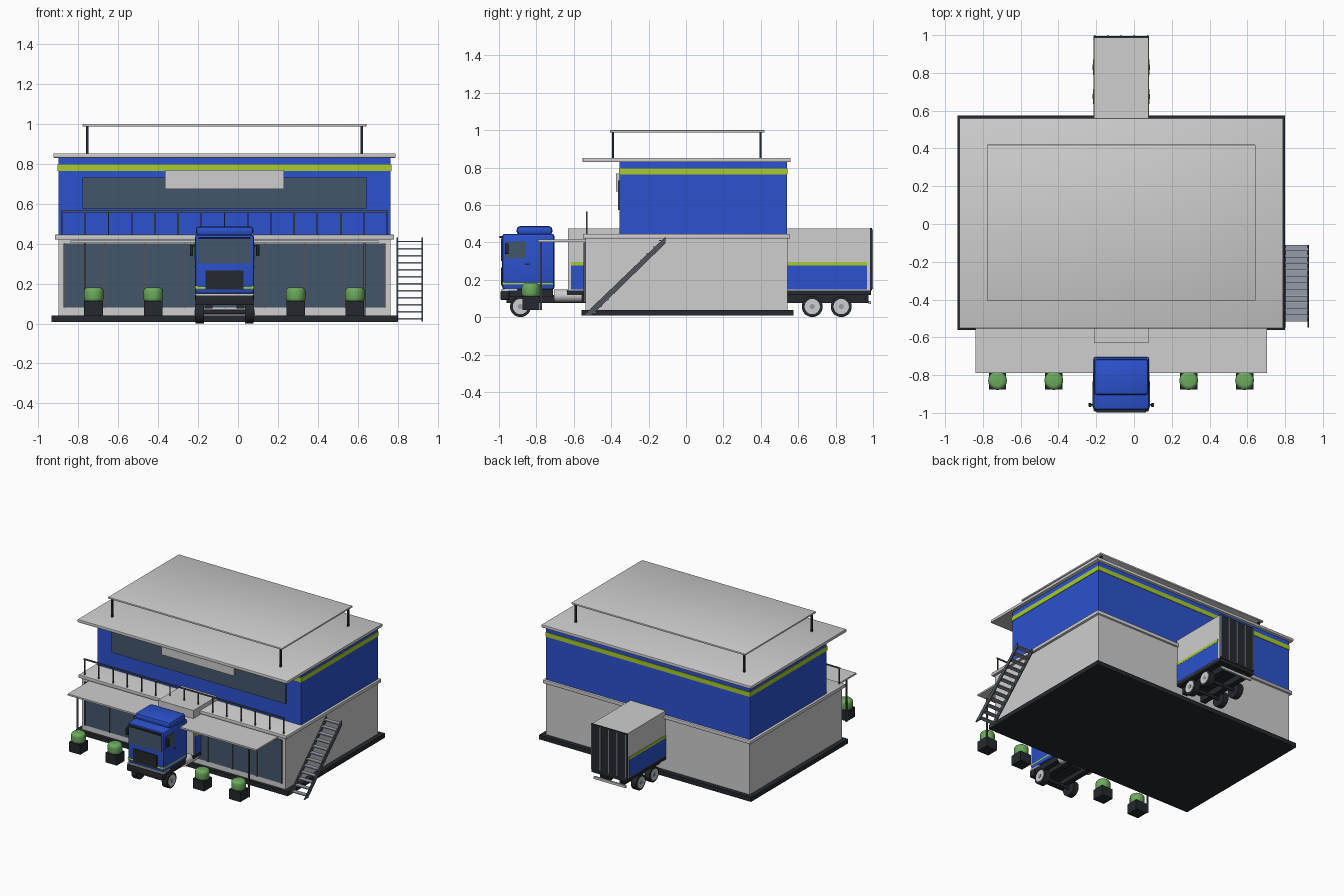
import bpy, bmesh, math
from mathutils import Matrix, Vector

if "Cube" in bpy.data.objects:
    bpy.data.objects.remove(bpy.data.objects["Cube"])

CX = -0.0675  # shared centre line of building and truck


def material(name, r, g, b):
    m = bpy.data.materials.new(name)
    m.use_nodes = True
    m.diffuse_color = (r, g, b, 1)
    m.node_tree.nodes["Principled BSDF"].inputs["Base Color"].default_value = (r, g, b, 1)
    return m


WHITE = material("light grey", 0.62, 0.62, 0.62)
BLUE = material("blue", 0.025, 0.085, 0.62)
LIME = material("lime", 0.40, 0.60, 0.025)
GLASS = material("tinted glass", 0.056, 0.093, 0.145)
DARK = material("charcoal", 0.018, 0.022, 0.027)
STEEL = material("dark steel", 0.08, 0.09, 0.11)
TREAD = material("tread grey", 0.3, 0.33, 0.4)
GREEN = material("leaf green", 0.15, 0.4, 0.11)


def finish(name, bm, mat, bevel=0, segments=2, smooth=False):
    bmesh.ops.recalc_face_normals(bm, faces=bm.faces)
    if bevel:
        sharp = [e for e in bm.edges if e.calc_face_angle(0) > 1]
        bmesh.ops.bevel(bm, geom=sharp, offset=bevel, segments=segments,
                        profile=0.5, affect='EDGES')
    mesh = bpy.data.meshes.new(name)
    bm.to_mesh(mesh)
    bm.free()
    mesh.materials.append(mat)
    ob = bpy.data.objects.new(name, mesh)
    bpy.context.scene.collection.objects.link(ob)
    if smooth or bevel:
        bpy.ops.object.select_all(action='DESELECT')
        ob.select_set(True)
        bpy.context.view_layer.objects.active = ob
        bpy.ops.object.shade_smooth_by_angle(angle=math.radians(40))
    return ob


def box(name, x, y, z, mat, bevel=0):
    """Box from (min, max) pairs; x is measured from the centre line."""
    bm = bmesh.new()
    bmesh.ops.create_cube(bm, size=1)
    for v in bm.verts:
        for i, (lo, hi) in enumerate((x, y, z)):
            v.co[i] = lo if v.co[i] < 0 else hi
        v.co.x += CX
    return finish(name, bm, mat, bevel)


def slab(name, half, y, z, mat, bevel=0):
    return box(name, (-half, half), y, z, mat, bevel)


def post(name, x, y, z, mat, r=0.006):
    return box(name, (x - r, x + r), (y - r, y + r), z, mat)


def cylinder(name, centre, r, depth, axis, mat, sides=24, bevel=0):
    bm = bmesh.new()
    bmesh.ops.create_cone(bm, cap_ends=True, segments=sides, radius1=r, radius2=r, depth=depth)
    turn = Vector((0, 0, 1)).rotation_difference(Vector(axis)).to_matrix().to_4x4()
    bm.transform(Matrix.Translation(Vector(centre) + Vector((CX, 0, 0))) @ turn)
    return finish(name, bm, mat, bevel, 4, True)


def prism(name, profile, x, mat):
    """Extrude a (y, z) outline along x."""
    bm = bmesh.new()
    face = bm.faces.new([bm.verts.new((x[0] + CX, y, z)) for y, z in profile])
    new = bmesh.ops.extrude_face_region(bm, geom=[face])["geom"]
    bmesh.ops.translate(bm, vec=(x[1] - x[0], 0, 0),
                        verts=[g for g in new if isinstance(g, bmesh.types.BMVert)])
    return finish(name, bm, mat)


# Building masses
slab("foundation", 0.866, (-0.56, 0.575), (0.008, 0.04), DARK)
slab("ground_floor", 0.832, (-0.537, 0.542), (0.04, 0.42), WHITE)
slab("floor_ledge", 0.85, (-0.552, 0.557), (0.42, 0.445), WHITE, 0.004)
slab("upper_floor", 0.832, (-0.355, 0.54), (0.445, 0.83), BLUE)
slab("upper_stripe", 0.836, (-0.359, 0.544), (0.763, 0.796), LIME)
slab("roof", 0.857, (-0.553, 0.56), (0.83, 0.852), WHITE, 0.004)
slab("roof_canopy", 0.711, (-0.406, 0.42), (0.987, 1.0), WHITE, 0.004)
for sx in (-1, 1):
    for y in (-0.39, 0.398):
        post("canopy_post", sx * 0.688, y, (0.85, 0.99), DARK, 0.006)

# Upper window and blank sign panel
slab("upper_window", 0.711, (-0.363, -0.355), (0.573, 0.732), GLASS)
slab("sign_panel", 0.297, (-0.375, -0.355), (0.673, 0.768), WHITE)

# Shop front
slab("shop_glass", 0.803, (-0.543, -0.536), (0.08, 0.4), GLASS)
for i in range(9):
    x = (i - 4) * 0.2006
    box("glass_mullion", (x - 0.005, x + 0.005), (-0.549, -0.537), (0.08, 0.4), STEEL)
slab("awning", 0.771, (-0.79, -0.535), (0.403, 0.415), WHITE)
for sx in (-1, 1):
    post("awning_post", sx * 0.70, -0.775, (0.04, 0.405), STEEL, 0.005)

# Terrace railing
slab("terrace_rail", 0.82, (-0.535, -0.527), (0.556, 0.565), STEEL)
for i in range(15):
    post("rail_post", (i - 7) * 0.1163, -0.531, (0.445, 0.56), STEEL, 0.0035)

# Outside stairs
for x in (0.862, 0.987):
    prism("stair_stringer", [(-0.548, 0.01), (-0.505, 0.01), (-0.11, 0.395), (-0.11, 0.43)],
          (x, x + 0.008), STEEL)
for i in range(12):
    y, z = -0.515 + i * 0.0338, 0.02 + i * 0.0352
    box("stair_tread", (0.866, 0.99), (y, y + 0.033), (z, z + 0.007), TREAD)

# Planters
for x in (-0.655, -0.357, 0.357, 0.653):
    box("planter", (x - 0.046, x + 0.046), (-0.875, -0.783), (0.04, 0.112), DARK)
    cylinder("shrub", (x, -0.829, 0.143), 0.05, 0.076, (0, 0, 1), GREEN, 16, 0.022)

# Trailer
slab("trailer_box", 0.144, (-0.63, 0.985), (0.142, 0.475), WHITE)
slab("trailer_blue_panel", 0.147, (-0.615, 0.968), (0.148, 0.277), BLUE)
slab("trailer_stripe", 0.148, (-0.615, 0.968), (0.277, 0.296), LIME)
slab("trailer_floor", 0.147, (-0.635, 0.99), (0.118, 0.142), DARK)
slab("trailer_doors", 0.147, (0.985, 0.994), (0.142, 0.477), DARK)
for x in (-0.14, -0.07, 0, 0.07, 0.14):
    box("door_rod", (x - 0.004, x + 0.004), (0.99, 1.0), (0.15, 0.47), TREAD)
slab("rear_bumper", 0.13, (0.975, 0.988), (0.07, 0.088), WHITE)
for sx in (-1, 1):
    x = sx * 0.08
    box("bumper_bracket", (x - 0.008, x + 0.008), (0.96, 0.975), (0.075, 0.12), DARK)
    box("chassis_beam", (x - 0.02, x + 0.02), (-0.96, 0.96), (0.075, 0.12), DARK)
    cylinder("fuel_tank", (sx * 0.112, -0.63, 0.115), 0.033, 0.15, (0, 1, 0), WHITE)

# Wheels
for y in (-0.885, 0.675, 0.83):
    cylinder("axle", (0, y, 0.057), 0.012, 0.24, (1, 0, 0), DARK, 12)
    for sx in (-1, 1):
        cylinder("tyre", (sx * 0.124, y, 0.057), 0.056, 0.042, (1, 0, 0), DARK, 28)
        cylinder("wheel_rim", (sx * 0.126, y, 0.057), 0.041, 0.045, (1, 0, 0), WHITE, 24)
        cylinder("wheel_hub", (sx * 0.128, y, 0.057), 0.014, 0.047, (1, 0, 0), TREAD, 12)

# Truck cab
slab("cab", 0.148, (-0.983, -0.703), (0.148, 0.446), BLUE, 0.014)
slab("cab_roof_fairing", 0.144, (-0.905, -0.715), (0.44, 0.487), BLUE, 0.017)
slab("cab_stripe", 0.1495, (-0.9845, -0.708), (0.168, 0.19), LIME, 0.012 * 0.8)
slab("cab_windscreen", 0.133, (-0.988, -0.98), (0.3, 0.42), GLASS)
slab("sun_visor", 0.13, (-0.998, -0.975), (0.424, 0.434), DARK)
slab("grille", 0.096, (-0.989, -0.98), (0.17, 0.266), DARK)
slab("bumper_trim", 0.146, (-0.986, -0.9), (0.14, 0.15), WHITE)
slab("front_bumper", 0.146, (-0.992, -0.945), (0.092, 0.141), DARK, 0.006)
slab("cab_underframe", 0.135, (-0.95, -0.71), (0.108, 0.15), DARK)
for sx in (-1, 1):
    side = sorted((sx * 0.145, sx * 0.151))
    box("cab_side_window", side, (-0.968, -0.855), (0.315, 0.405), GLASS)
    box("door_handle", side, (-0.86, -0.835), (0.28, 0.287), DARK)
    box("mirror_arm", sorted((sx * 0.145, sx * 0.165)), (-0.96, -0.952), (0.385, 0.392), DARK)
    box("mirror", sorted((sx * 0.158, sx * 0.174)), (-0.968, -0.948), (0.338, 0.395), DARK, 0.004)
